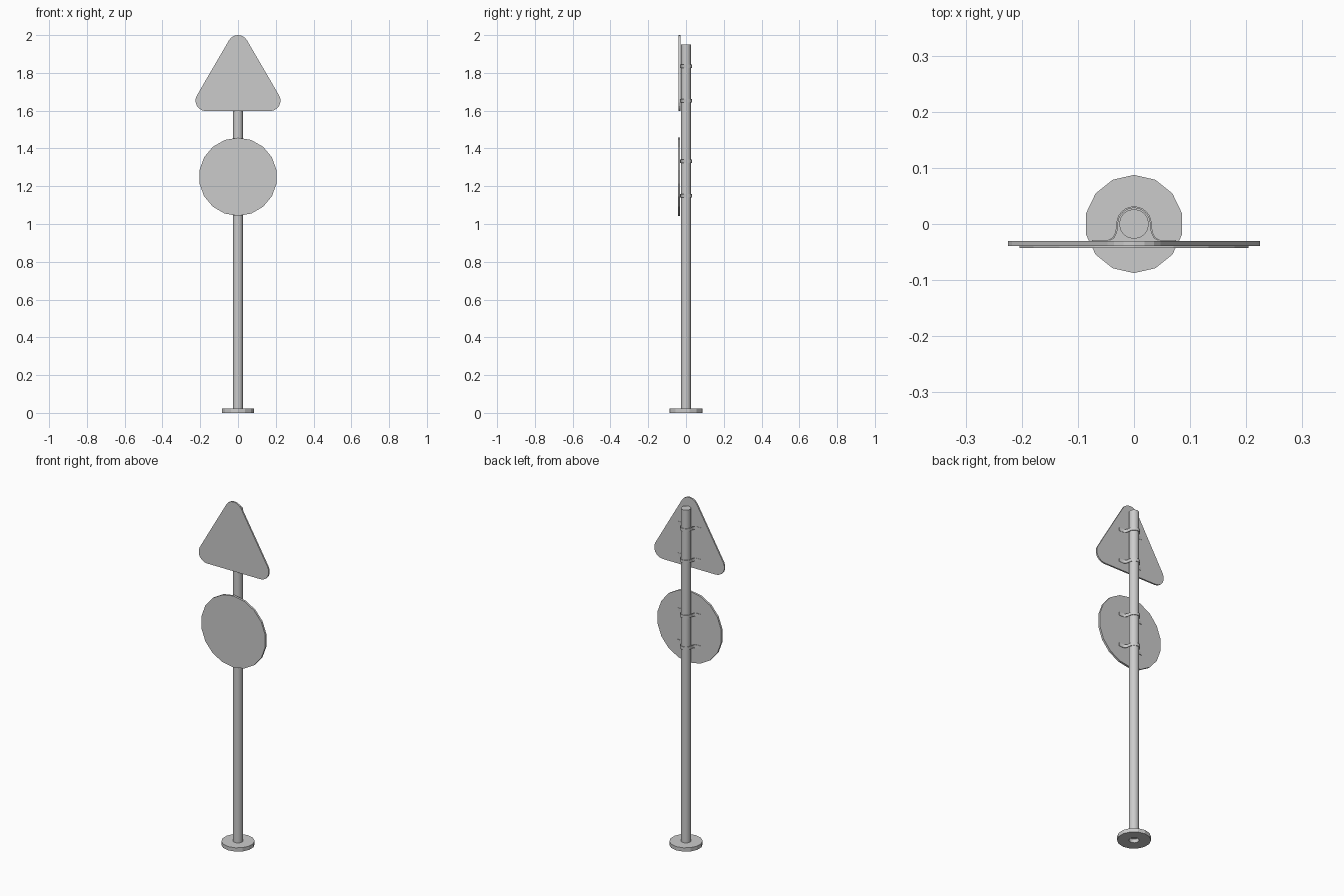
import bpy, bmesh
from math import sin, cos, pi, radians

if "Cube" in bpy.data.objects:
    bpy.data.objects.remove(bpy.data.objects["Cube"])


def make_object(name, bm, smooth=False):
    bmesh.ops.recalc_face_normals(bm, faces=bm.faces)
    me = bpy.data.meshes.new(name)
    bm.to_mesh(me)
    bm.free()
    ob = bpy.data.objects.new(name, me)
    bpy.context.collection.objects.link(ob)
    if smooth:
        bpy.context.view_layer.objects.active = ob
        ob.select_set(True)
        bpy.ops.object.shade_smooth_by_angle(angle=radians(35))
        ob.select_set(False)
    return ob


def ring(r, n, cx=0, cy=0):
    return [(cx + r * sin(2 * pi * i / n), cy + r * cos(2 * pi * i / n)) for i in range(n)]


def prism(name, outline, to_a, to_b):
    """Extrude a closed 2D outline between two placed copies."""
    bm = bmesh.new()
    a = [bm.verts.new(to_a(*p)) for p in outline]
    b = [bm.verts.new(to_b(*p)) for p in outline]
    n = len(outline)
    bm.faces.new(a)
    bm.faces.new(b)
    for i in range(n):
        j = (i + 1) % n
        bm.faces.new((a[i], a[j], b[j], b[i]))
    return make_object(name, bm)


def lathe(name, profile, n, smooth=False):
    """Revolve (radius, z) points; cap the last loop."""
    bm = bmesh.new()
    loops = [[bm.verts.new((x, y, z)) for x, y in ring(r, n)] for r, z in profile]
    for a, b in zip(loops, loops[1:]):
        for i in range(n):
            j = (i + 1) % n
            bm.faces.new((a[i], a[j], b[j], b[i]))
    bm.faces.new(loops[-1])
    return make_object(name, bm, smooth)


def sign(name, outline, front, back):
    return prism(name, outline, lambda x, z: (x, front, z), lambda x, z: (x, back, z))


# Pole, open at the bottom, and the round foot
lathe("pole", [(0.0265, 0.0), (0.0265, 1.95)], 16, True)
lathe("base_plate", [(0.0265, 0.0), (0.0875, 0.0), (0.0875, 0.022), (0.0265, 0.022)], 14)

# Triangular sign with rounded corners
r = 0.055
tri = []
for cx, cz, start in ((0, 1.945, 150), (-0.17, 1.653, 270), (0.17, 1.653, 30)):
    start = {150: 30, 270: 150, 30: 270}[start]
    for k in range(7):
        t = radians(start + 20 * k)
        tri.append((cx + r * cos(t), cz + r * sin(t)))
sign("triangle_sign", tri, -0.039, -0.030)

# Round sign
sign("round_sign", ring(0.207, 18, 0, 1.25), -0.043, -0.031)

# Clamp strap: flat flange, flared foot, loop around the pole
half = [(-0.075, -0.0285), (-0.046, -0.0285), (-0.038, -0.024), (-0.033, -0.014)]
outer = half + [(-0.0315 * cos(radians(a)), 0.0315 * sin(radians(a))) for a in range(0, 91, 15)]
inner_half = [(-0.075, -0.031), (-0.045, -0.031), (-0.0355, -0.0255), (-0.030, -0.014)]
inner = inner_half + [(-0.0285 * cos(radians(a)), 0.0285 * sin(radians(a))) for a in range(0, 91, 15)]


def mirrored(pts):
    return pts + [(-x, y) for x, y in reversed(pts[:-1])]


outer, inner = mirrored(outer), mirrored(inner)
for k, z in enumerate((1.835, 1.652, 1.333, 1.15)):
    bm = bmesh.new()
    rows = [[bm.verts.new((x, y, z + dz)) for x, y in pts]
            for pts, dz in ((outer, 0.009), (inner, 0.009), (inner, -0.009), (outer, -0.009))]
    for i in range(len(outer) - 1):
        for a in range(4):
            p, q = rows[a], rows[(a + 1) % 4]
            bm.faces.new((p[i], p[i + 1], q[i + 1], q[i]))
    for end in (0, -1):
        bm.faces.new([row[end] for row in rows])
    make_object(f"clamp_{k + 1}", bm, True)
